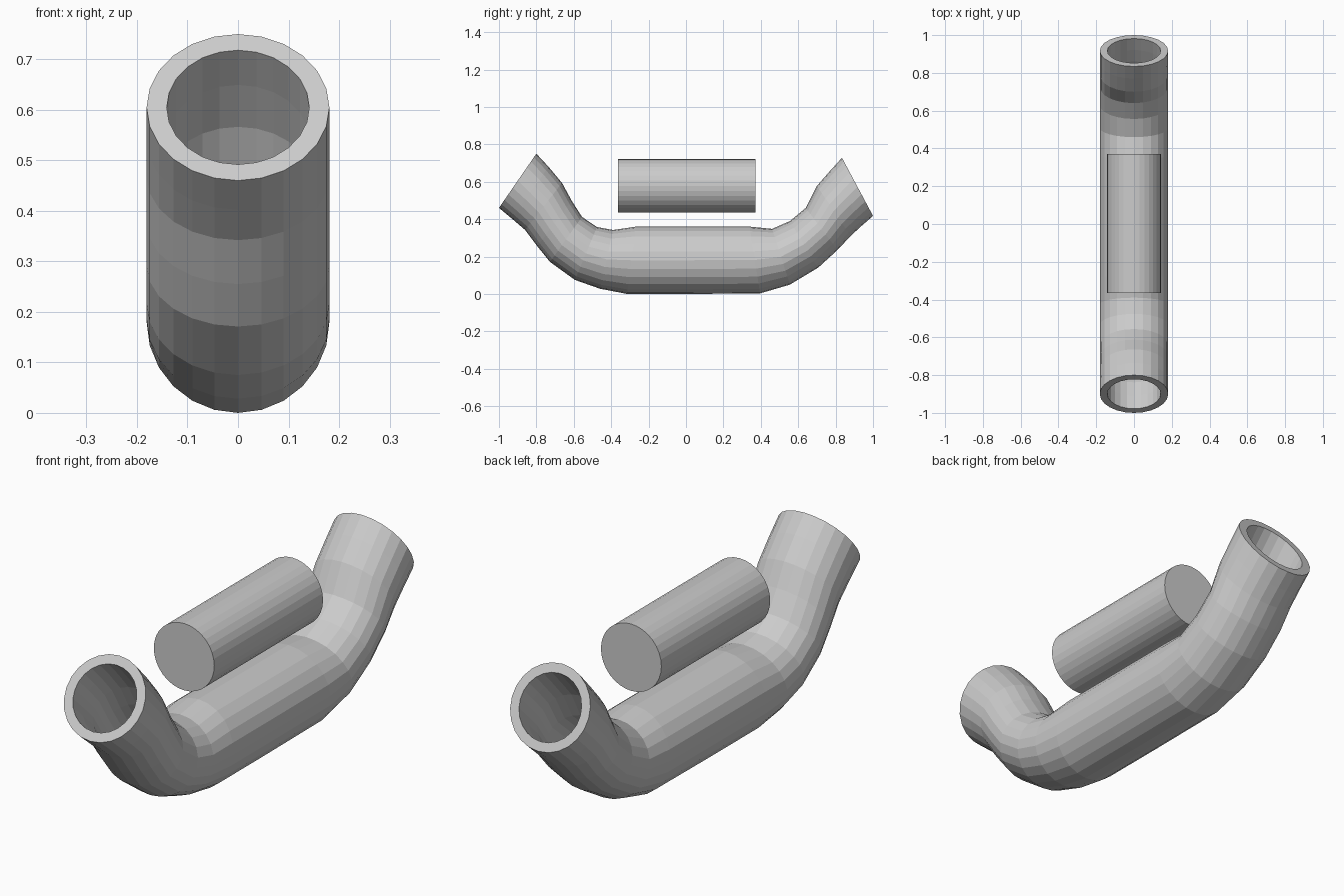
import bpy, bmesh, math
from mathutils import Vector

if "Cube" in bpy.data.objects:
    bpy.data.objects.remove(bpy.data.objects["Cube"])

SIDES = 24
RADIUS = 0.181
BORE = 0.78

# Side profile of the bent pipe: (upper y, upper z, lower y, lower z) per ring
RINGS = [
    (-0.800, 0.750, -1.000, 0.460),
    (-0.735, 0.680, -0.930, 0.402),
    (-0.663, 0.594, -0.860, 0.342),
    (-0.612, 0.500, -0.795, 0.255),
    (-0.556, 0.412, -0.727, 0.171),
    (-0.476, 0.358, -0.594, 0.075),
    (-0.390, 0.342, -0.460, 0.028),
    (-0.267, 0.360, -0.315, 0.000),
    (0.000, 0.360, 0.000, 0.000),
    (0.340, 0.360, 0.396, 0.003),
    (0.460, 0.348, 0.556, 0.050),
    (0.556, 0.390, 0.706, 0.140),
    (0.640, 0.460, 0.810, 0.235),
    (0.700, 0.578, 0.880, 0.310),
    (0.770, 0.658, 0.940, 0.365),
    (0.834, 0.728, 1.000, 0.417),
]


def finish(bm, name):
    bmesh.ops.recalc_face_normals(bm, faces=bm.faces)
    mesh = bpy.data.meshes.new(name)
    bm.to_mesh(mesh)
    bm.free()
    obj = bpy.data.objects.new(name, mesh)
    bpy.context.collection.objects.link(obj)
    return obj


def add_ring(bm, ring, scale):
    top, low = Vector((0, *ring[:2])), Vector((0, *ring[2:]))
    centre, up = (top + low) / 2, (top - low) / 2
    side = Vector((RADIUS, 0, 0))
    angles = [2 * math.pi * i / SIDES for i in range(SIDES)]
    return [bm.verts.new(centre + scale * (math.cos(a) * side + math.sin(a) * up))
            for a in angles]


# Bent pipe: outer wall out, inner wall back, closed by the two end rims
bm = bmesh.new()
loops = [add_ring(bm, r, 1) for r in RINGS]
loops += [add_ring(bm, r, BORE) for r in reversed(RINGS)]
for k, a in enumerate(loops):
    b = loops[(k + 1) % len(loops)]
    for i in range(SIDES):
        j = (i + 1) % SIDES
        bm.faces.new((a[i], a[j], b[j], b[i]))
finish(bm, "bent_pipe")

# Solid rod floating above the straight part of the pipe
bpy.ops.mesh.primitive_cylinder_add(vertices=32, radius=0.143, depth=0.735,
                                    location=(0, 0.003, 0.578),
                                    rotation=(math.pi / 2, 0, 0))
bpy.context.object.name = "rod"
